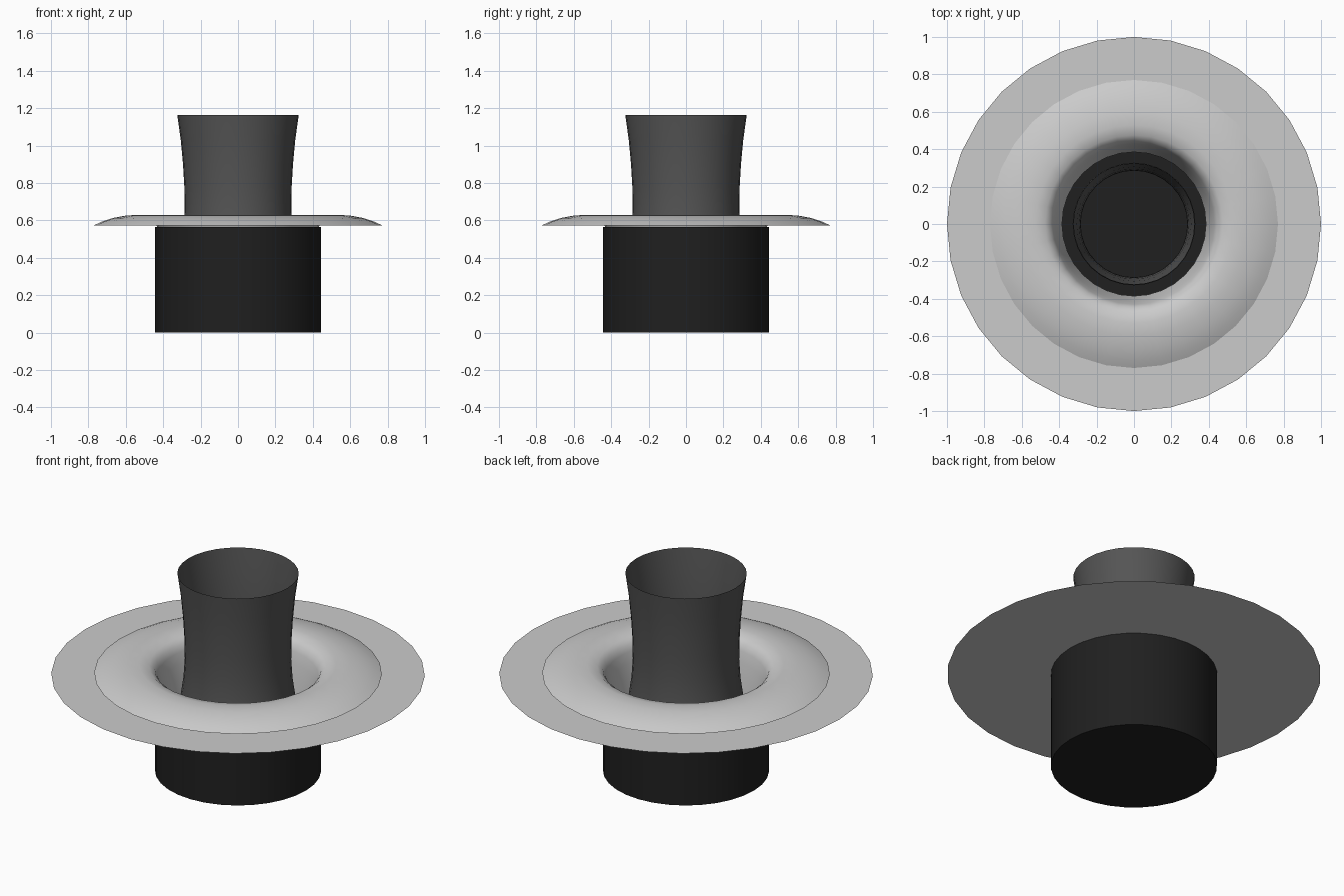
import bpy, math

if "Cube" in bpy.data.objects:
    bpy.data.objects.remove(bpy.data.objects["Cube"])

SIDES = 32


def material(name, value):
    mat = bpy.data.materials.new(name)
    mat.diffuse_color = (value, value, value, 1)
    mat.use_nodes = True
    mat.node_tree.nodes["Principled BSDF"].inputs["Base Color"].default_value = mat.diffuse_color
    return mat


def lathe(name, profile, mat=None, cap=False):
    """Spin (radius, z) points about z; cap closes the first ring."""
    verts, faces = [], []
    for r, z in profile:
        for i in range(SIDES):
            a = 2 * math.pi * i / SIDES
            verts.append((r * math.cos(a), r * math.sin(a), z))
    for k in range(len(profile) - 1):
        for i in range(SIDES):
            j = (i + 1) % SIDES
            faces.append((k * SIDES + i, k * SIDES + j,
                          (k + 1) * SIDES + j, (k + 1) * SIDES + i))
    if cap:
        faces.append(tuple(reversed(range(SIDES))))
    mesh = bpy.data.meshes.new(name)
    mesh.from_pydata(verts, [], faces)
    obj = bpy.data.objects.new(name, mesh)
    bpy.context.collection.objects.link(obj)
    if mat:
        mesh.materials.append(mat)
    bpy.ops.object.select_all(action='DESELECT')
    obj.select_set(True)
    bpy.context.view_layer.objects.active = obj
    bpy.ops.object.shade_smooth_by_angle(angle=math.radians(35))
    return obj


black = material("black", 0.014)
charcoal = material("charcoal", 0.09)

# Black base can, closed at the bottom
lathe("base_can", [(0.445, 0.0), (0.445, 0.565)], black, cap=True)

# Thin flat flange
lathe("flange", [(1.0, 0.566), (0.44, 0.566)][::-1])

# Rounded collar rolling over into the well
lathe("collar", [(0.385, 0.34), (0.398, 0.42), (0.415, 0.50), (0.43, 0.56),
                 (0.445, 0.595), (0.475, 0.618), (0.53, 0.63), (0.60, 0.626),
                 (0.67, 0.613), (0.73, 0.593), (0.77, 0.574)][::-1])

# Waisted open tube rising from the well
lathe("tube", [(0.328, 0.35), (0.308, 0.44), (0.292, 0.55), (0.285, 0.66),
               (0.287, 0.78), (0.294, 0.90), (0.306, 1.03), (0.325, 1.165)],
      charcoal)
